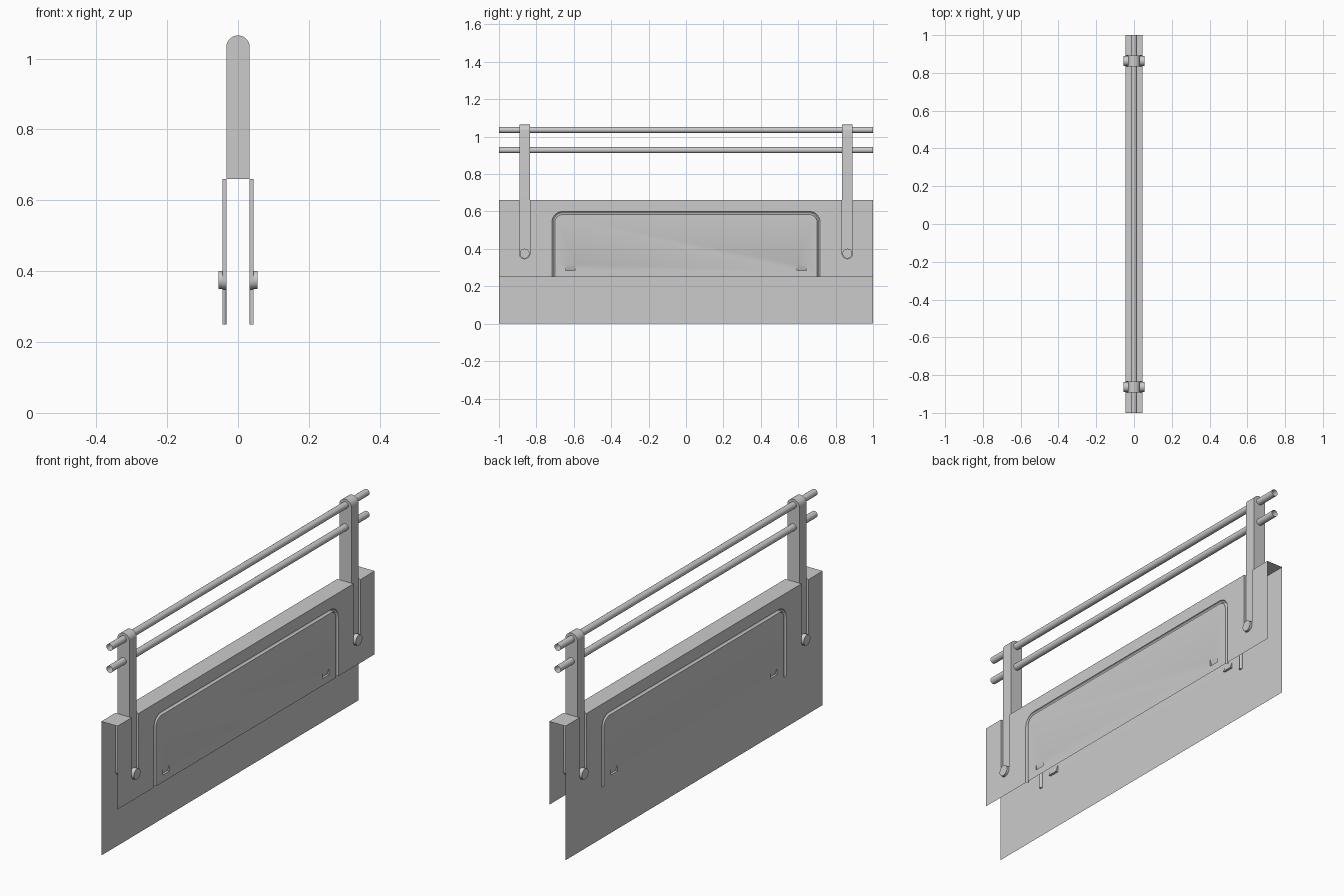
import bpy, bmesh
from math import pi, cos, sin

if "Cube" in bpy.data.objects:
    bpy.data.objects.remove(bpy.data.objects["Cube"])

W, INNER = 0.044, 0.033        # panel half width, depth of recesses
TOP, SHORT = 0.66, 0.25        # panel top, lower edge of the short side
POST_Y, POST_HALF = 0.863, 0.028
PIN_Z = 0.375


def loft(bm, rings, caps=True):
    """Skin a list of equal closed rings."""
    vs = [[bm.verts.new(p) for p in r] for r in rings]
    n = len(vs[0])
    for a, b in zip(vs, vs[1:]):
        for i in range(n):
            bm.faces.new((a[i], a[(i + 1) % n], b[(i + 1) % n], b[i]))
    if caps:
        bm.faces.new(vs[0])
        bm.faces.new(vs[-1])


def finish(bm, name):
    bmesh.ops.recalc_face_normals(bm, faces=bm.faces)
    me = bpy.data.meshes.new(name)
    bm.to_mesh(me)
    bm.free()
    ob = bpy.data.objects.new(name, me)
    bpy.context.collection.objects.link(ob)
    return ob


def activate(ob):
    bpy.ops.object.select_all(action='DESELECT')
    ob.select_set(True)
    bpy.context.view_layer.objects.active = ob


def smooth(ob):
    activate(ob)
    bpy.ops.object.shade_smooth_by_angle()


def arc(cy, cz, r, a0, a1, n):
    return [(cy + r * cos(a0 + (a1 - a0) * i / n), cz + r * sin(a0 + (a1 - a0) * i / n))
            for i in range(n + 1)]


# Folded panel: solid with a long and a short side, opened up after cutting
bm = bmesh.new()
profile = [(-W, 0), (-0.02, 0), (-0.02, SHORT), (W, SHORT), (W, TOP), (-W, TOP)]
loft(bm, [[(x, y, z) for x, z in profile] for y in (-1, 1)])
panel = finish(bm, "folded_panel")

# Cutters for post slots, pressed groove and small wedge dents
bm = bmesh.new()
for s in (-1, 1):
    for e in (-1, 1):
        slot = arc(e * POST_Y, PIN_Z, POST_HALF, pi, 2 * pi, 16)
        slot += [(e * POST_Y + POST_HALF, 0.7), (e * POST_Y - POST_HALF, 0.7)]
        loft(bm, [[(s * x, y, z) for y, z in slot] for x in (INNER, 0.06)])
        wedge = [(W, 0.318), (INNER, 0.285), (0.05, 0.285), (0.05, 0.318)]
        loft(bm, [[(s * x, e * y, z) for x, z in wedge] for y in (0.594, 0.645)])
    gy, gz, gr = 0.709, 0.592, 0.05
    low = SHORT if s < 0 else SHORT - 0.05
    path = [(-gy, low, pi)]
    for c, a0 in ((-1, pi), (1, pi / 2)):
        for i in range(9):
            t = a0 - pi / 2 * i / 8
            path.append((c * (gy - gr) + gr * cos(t), gz - gr + gr * sin(t), t))
    path.append((gy, low, 0))
    rings = []
    for y, z, t in path:
        ring = []
        for k in range(16):
            a = 2 * pi * k / 16
            d = 0.008 * cos(a)
            ring.append((s * W + (W - INNER) * sin(a), y + d * cos(t), z + d * sin(t)))
        rings.append(ring)
    loft(bm, rings)
cutter = finish(bm, "recess_cutter")

activate(panel)
mod = panel.modifiers.new("recesses", 'BOOLEAN')
mod.operation = 'DIFFERENCE'
mod.solver = 'EXACT'
mod.object = cutter
bpy.ops.object.modifier_apply(modifier=mod.name)
bpy.data.objects.remove(cutter)

# Remove the ends and underside to leave a thin folded sheet
bm = bmesh.new()
bm.from_mesh(panel.data)
drop = []
for f in bm.faces:
    c = f.calc_center_median()
    if (abs(c.y) > 0.999 and abs(f.normal.y) > 0.9
            or abs(f.normal.x) > 0.9 and abs(c.x + 0.02) < 0.001
            or f.normal.z < -0.9 and min(abs(c.z), abs(c.z - SHORT)) < 0.001):
        drop.append(f)
bmesh.ops.delete(bm, geom=drop, context='FACES')
bm.to_mesh(panel.data)
bm.free()
smooth(panel)

# Round-topped posts and the pins at the foot of each slot
for e, side in ((-1, "front"), (1, "back")):
    bm = bmesh.new()
    outline = [(-INNER, TOP), (INNER, TOP)] + arc(0, 1.065 - INNER, INNER, 0, pi, 20)
    loft(bm, [[(x, e * POST_Y + d, z) for x, z in outline] for d in (-POST_HALF, POST_HALF)])
    bmesh.ops.delete(bm, geom=[f for f in bm.faces
                               if abs(f.calc_center_median().z - TOP) < 0.001], context='FACES')
    smooth(finish(bm, side + "_post"))
    bm = bmesh.new()
    circle = arc(e * POST_Y, PIN_Z, 0.026, 0, 2 * pi, 24)[:-1]
    for s in (-1, 1):
        loft(bm, [[(s * x, y, z) for y, z in circle] for x in (INNER, 0.055)])
    smooth(finish(bm, side + "_pins"))

# Two open tube rails
for name, z in (("upper_rail", 1.036), ("lower_rail", 0.928)):
    bm = bmesh.new()
    circle = arc(0, z, 0.0165, 0, 2 * pi, 24)[:-1]
    loft(bm, [[(x, y, h) for x, h in circle] for y in (-1, 1)], caps=False)
    smooth(finish(bm, name))
